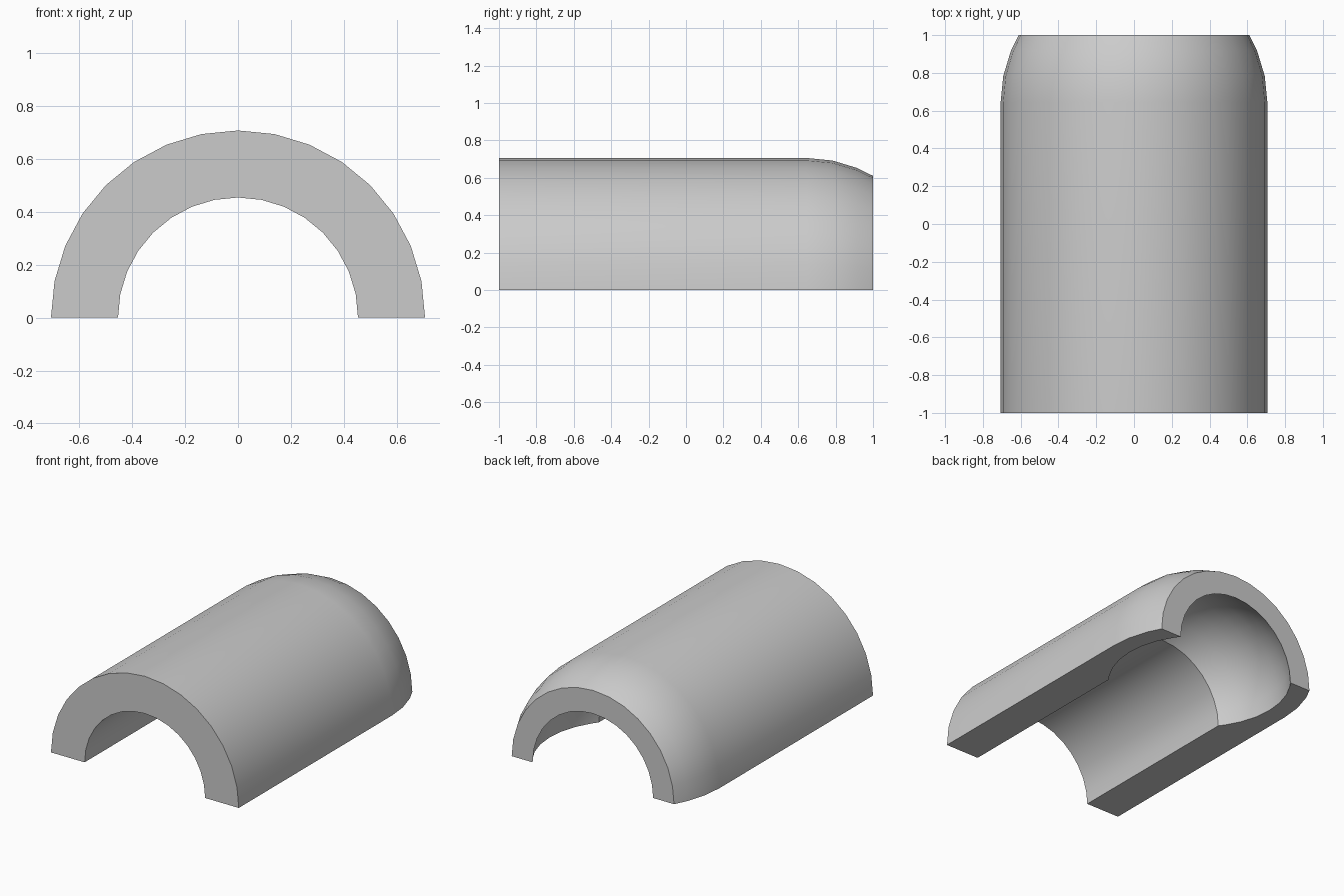
import bpy, bmesh
from math import cos, sin, pi, radians, sqrt

cube = bpy.data.objects.get("Cube")
if cube:
    bpy.data.objects.remove(cube, do_unlink=True)

OUTER, BORE, HALF = 0.706, 0.453, 1.0
CENTRE = 0.645                      # centre of the round seat along y
REACH = HALF - CENTRE
SEAT = sqrt(BORE ** 2 + REACH ** 2)  # radius of the round seat
STEPS = 16
STEP = pi / STEPS


def arc(radius, first, last):
    """Points (radius from axis, y) on a sphere about the seat centre."""
    return [(radius * cos(i * STEP), CENTRE + radius * sin(i * STEP))
            for i in range(first, last + 1)]


# Wall section: outside front to back, then inside back to front
section = [(OUTER, -HALF)]
section += arc(OUTER, 0, 2)
section += [(sqrt(OUTER ** 2 - REACH ** 2), HALF), (BORE, HALF)]
section += arc(SEAT, -3, 3)[::-1]
section += [(BORE, CENTRE - REACH), (BORE, -HALF)]

# Sweep the section through a half turn and close the two cut faces
bm = bmesh.new()
verts = [bm.verts.new((r, y, 0)) for r, y in section]
edges = [bm.edges.new((verts[i - 1], verts[i])) for i in range(len(verts))]
bmesh.ops.spin(bm, geom=verts + edges, cent=(0, 0, 0), axis=(0, 1, 0),
               angle=-pi, steps=STEPS, use_duplicate=False)
rim = [e for e in bm.edges if e.is_boundary]
bmesh.ops.holes_fill(bm, edges=rim, sides=0)
bmesh.ops.recalc_face_normals(bm, faces=bm.faces)

mesh = bpy.data.meshes.new("half_socket_shell")
bm.to_mesh(mesh)
bm.free()
shell = bpy.data.objects.new("half_socket_shell", mesh)
bpy.context.collection.objects.link(shell)

# Plain grey finish
grey = bpy.data.materials.new("light grey")
grey.use_nodes = True
colour = (0.6, 0.6, 0.6, 1)
grey.diffuse_color = colour
grey.node_tree.nodes["Principled BSDF"].inputs["Base Color"].default_value = colour
mesh.materials.append(grey)

# Smooth curved walls, crisp rims
bpy.ops.object.select_all(action="DESELECT")
shell.select_set(True)
bpy.context.view_layer.objects.active = shell
bpy.ops.object.shade_smooth_by_angle(angle=radians(30))
